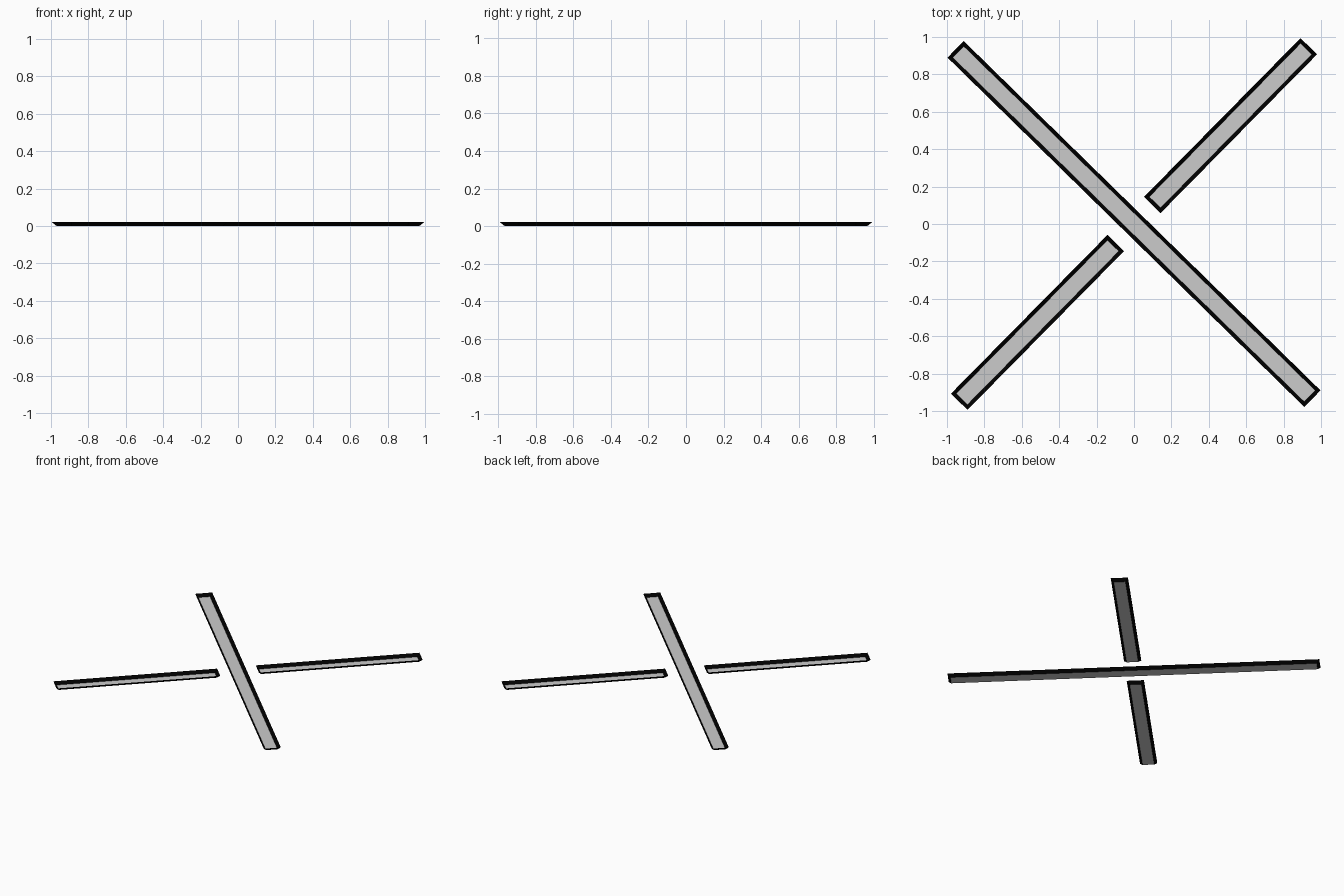
import bpy, bmesh, math

if "Cube" in bpy.data.objects:
    bpy.data.objects.remove(bpy.data.objects["Cube"])

black = bpy.data.materials.new("black_wall")
black.diffuse_color = (0.0, 0.0, 0.0, 1)
black.use_nodes = True
black.node_tree.nodes["Principled BSDF"].inputs["Base Color"].default_value = black.diffuse_color
grey = bpy.data.materials.new("grey_floor")
grey.diffuse_color = (0.8, 0.8, 0.8, 1)
grey.use_nodes = True
grey.node_tree.nodes["Principled BSDF"].inputs["Base Color"].default_value = grey.diffuse_color

HEIGHT, FLARE, WIDTH = 0.022, 0.02, 0.124


def tray_bar(name, center, length, angle):
    """Open shallow tray: grey floor with black walls flaring outwards."""
    bm = bmesh.new()

    def ring(inset, z):
        a, b = length / 2 - inset, WIDTH / 2 - inset
        return [bm.verts.new((x, y, z)) for x, y in ((-a, -b), (a, -b), (a, b), (-a, b))]

    low, high = ring(FLARE, 0), ring(0, HEIGHT)
    bm.faces.new(low)
    for i in range(4):
        j = (i + 1) % 4
        wall = bm.faces.new((low[j], low[i], high[i], high[j]))
        wall.material_index = 1
    mesh = bpy.data.meshes.new(name)
    bm.to_mesh(mesh)
    bm.free()
    mesh.materials.append(grey)
    mesh.materials.append(black)
    obj = bpy.data.objects.new(name, mesh)
    obj.location = (*center, 0)
    obj.rotation_euler.z = math.radians(angle)
    bpy.context.collection.objects.link(obj)


# Long diagonal bar
tray_bar("long_bar", (0, 0), 2.67, -44.4)
# Two short bars crossing it, leaving a gap at the middle
for side, name in ((1, "short_bar_back"), (-1, "short_bar_front")):
    tray_bar(name, (side * 0.516, side * 0.526), 1.192, 45.4)
